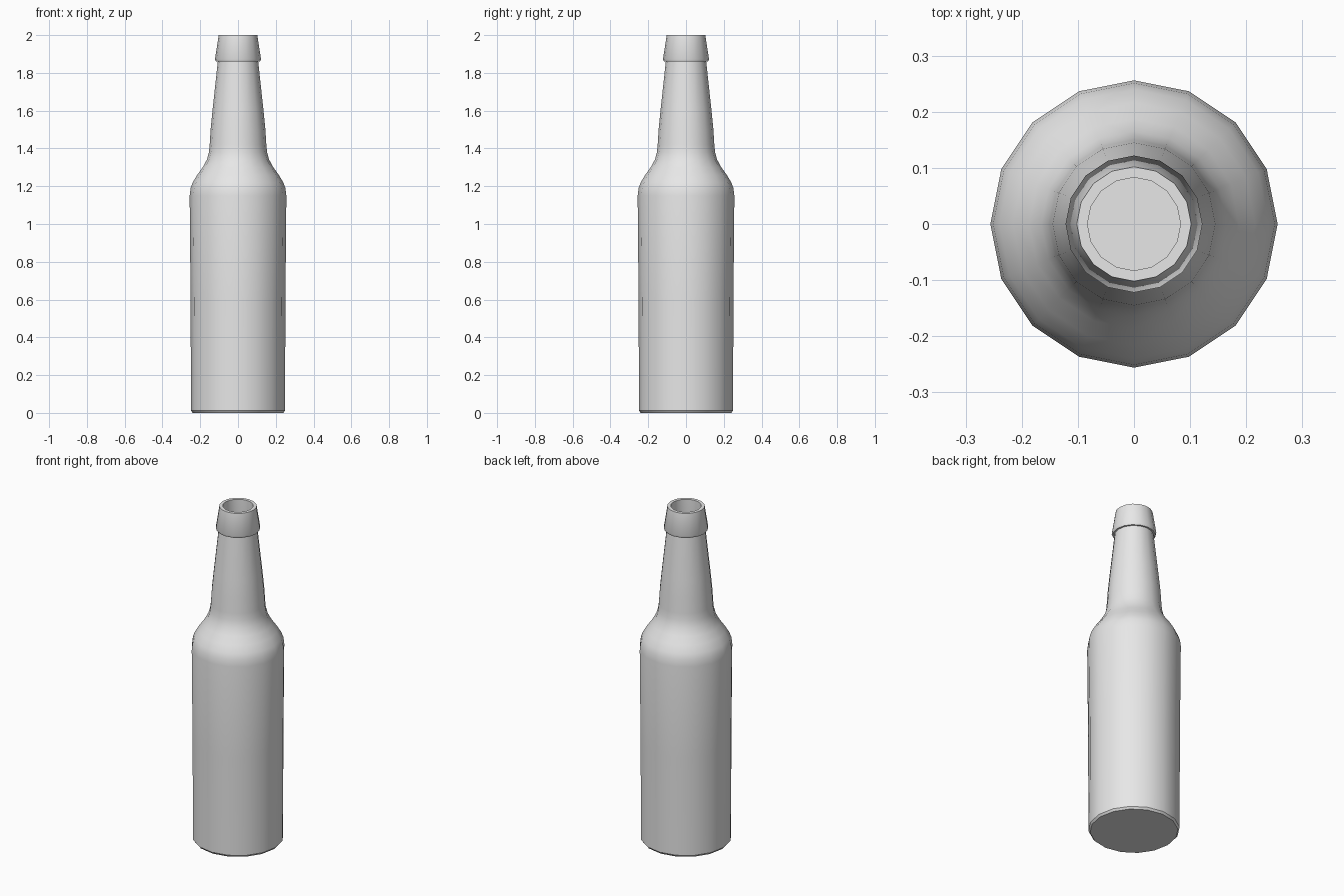
import bpy
import bmesh
import math

cube = bpy.data.objects.get("Cube")
if cube:
    bpy.data.objects.remove(cube, do_unlink=True)

SIDES = 16

# One plain material
grey = bpy.data.materials.new("plain_grey")
grey.use_nodes = True
colour = (0.8, 0.8, 0.8, 1.0)
grey.diffuse_color = colour
grey.node_tree.nodes["Principled BSDF"].inputs["Base Color"].default_value = colour

# Outer wall as (radius, height), from base to rim
base = [(0.24, 0), (0.249, 0.012), (0.251, 0.6)]
shoulder = [(0.256, 1.15), (0.251, 1.19), (0.24, 1.22), (0.216, 1.26),
            (0.187, 1.3), (0.165, 1.34), (0.154, 1.38), (0.15, 1.42)]
neck = [(0.145, 1.5), (0.134, 1.61), (0.107, 1.86)]
lip = [(0.117, 1.86), (0.122, 1.872), (0.102, 2.0)]

# Inner wall follows the outer one, from rim down to the floor
mouth = [(0.083, 2.0), (0.083, 1.86)]
inside = [(r - 0.024, z) for r, z in reversed(shoulder + neck[:2])]
floor = [(0.225, 0.03)]
profile = base + shoulder + neck + lip + mouth + inside + floor

# Revolve the profile, then close the base and the inner floor
bm = bmesh.new()
verts = [bm.verts.new((r, 0, z)) for r, z in profile]
edges = [bm.edges.new(pair) for pair in zip(verts, verts[1:])]
bmesh.ops.spin(bm, geom=verts + edges, cent=(0, 0, 0), axis=(0, 0, 1),
               angle=math.tau, steps=SIDES, use_merge=True)
bmesh.ops.remove_doubles(bm, verts=bm.verts[:], dist=0.0005)
bmesh.ops.holes_fill(bm, edges=bm.edges[:], sides=0)
bmesh.ops.recalc_face_normals(bm, faces=bm.faces[:])

mesh = bpy.data.meshes.new("bottle")
bm.to_mesh(mesh)
bm.free()
mesh.materials.append(grey)

bottle = bpy.data.objects.new("bottle", mesh)
bpy.context.collection.objects.link(bottle)
bpy.ops.object.select_all(action="DESELECT")
bottle.select_set(True)
bpy.context.view_layer.objects.active = bottle
bpy.ops.object.shade_smooth_by_angle(angle=math.radians(35))
